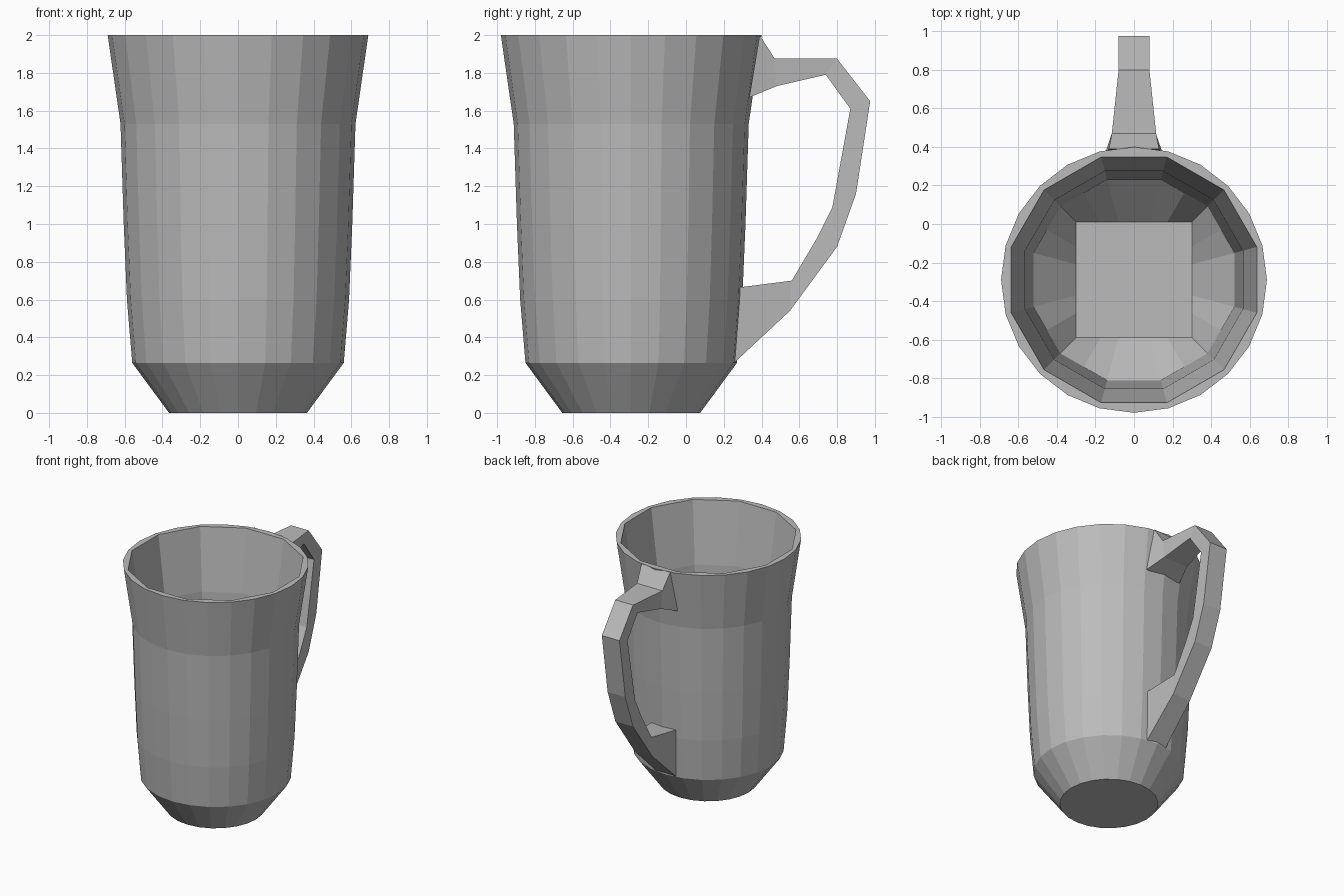
import bpy
import bmesh
from math import cos, sin, pi

cube = bpy.data.objects.get("Cube")
if cube:
    bpy.data.objects.remove(cube, do_unlink=True)

# Single clay grey
grey = bpy.data.materials.new("clay grey")
grey.use_nodes = True
colour = (0.5, 0.5, 0.5, 1)
grey.diffuse_color = colour
grey.node_tree.nodes["Principled BSDF"].inputs["Base Color"].default_value = colour


def loft(name, rings, loop=True):
    """Skin a list of equal-length closed rings and cap both ends."""
    bm = bmesh.new()
    rows = [[bm.verts.new(p) for p in ring] for ring in rings]
    n = len(rows[0])
    for a, b in zip(rows, rows[1:]):
        for i in range(n):
            j = (i + 1) % n
            bm.faces.new((a[i], a[j], b[j], b[i]))
    bm.faces.new(rows[0])
    bm.faces.new(rows[-1])
    bmesh.ops.recalc_face_normals(bm, faces=bm.faces)
    mesh = bpy.data.meshes.new(name)
    bm.to_mesh(mesh)
    bm.free()
    mesh.materials.append(grey)
    obj = bpy.data.objects.new(name, mesh)
    bpy.context.collection.objects.link(obj)
    return obj


SIDES = 24
CENTRE_Y = -0.29
STEP = 2 * pi / SIDES


def ring(z, radius_at):
    points = []
    for i in range(SIDES):
        a = (i + 1) * STEP
        r = radius_at(i, a)
        points.append((r * cos(a), CENTRE_Y + r * sin(a), z))
    return points


def outer(r):
    return lambda i, a: r


def inner(r):
    # Twelve flat sides: every other point sits on an edge midpoint
    return lambda i, a: r * (cos(STEP) if i % 2 else 1)


def square(half):
    return lambda i, a: half / max(abs(cos(a)), abs(sin(a)))


# Cup: up the outside, over the rim, down the inside to a squarish floor
outside = [(0, 0.365), (0.265, 0.56), (0.6, 0.588), (1, 0.605), (1.53, 0.622), (2, 0.69)]
inside = [(2, 0.66), (1.5, 0.585), (0.3, 0.54)]
rings = [ring(z, outer(r)) for z, r in outside]
rings += [ring(z, inner(r)) for z, r in inside]
rings.append(ring(0.08, square(0.3)))
loft("cup", rings)

# Handle: outer (y, z), inner (y, z), half width outside, half width inside
stations = [
    ((0.39, 2.0), (0.335, 1.67), 0.13, 0.16),
    ((0.47, 1.875), (0.48, 1.73), 0.115, 0.11),
    ((0.80, 1.875), (0.74, 1.79), 0.08, 0.08),
    ((0.975, 1.65), (0.87, 1.61), 0.08, 0.08),
    ((0.90, 1.16), (0.775, 1.09), 0.08, 0.08),
    ((0.80, 0.88), (0.69, 0.92), 0.08, 0.08),
    ((0.55, 0.54), (0.56, 0.70), 0.08, 0.08),
    ((0.255, 0.265), (0.285, 0.665), 0.09, 0.11),
]
loft("handle", [
    [(-w, *o), (w, *o), (v, *i), (-v, *i)] for o, i, w, v in stations
])
